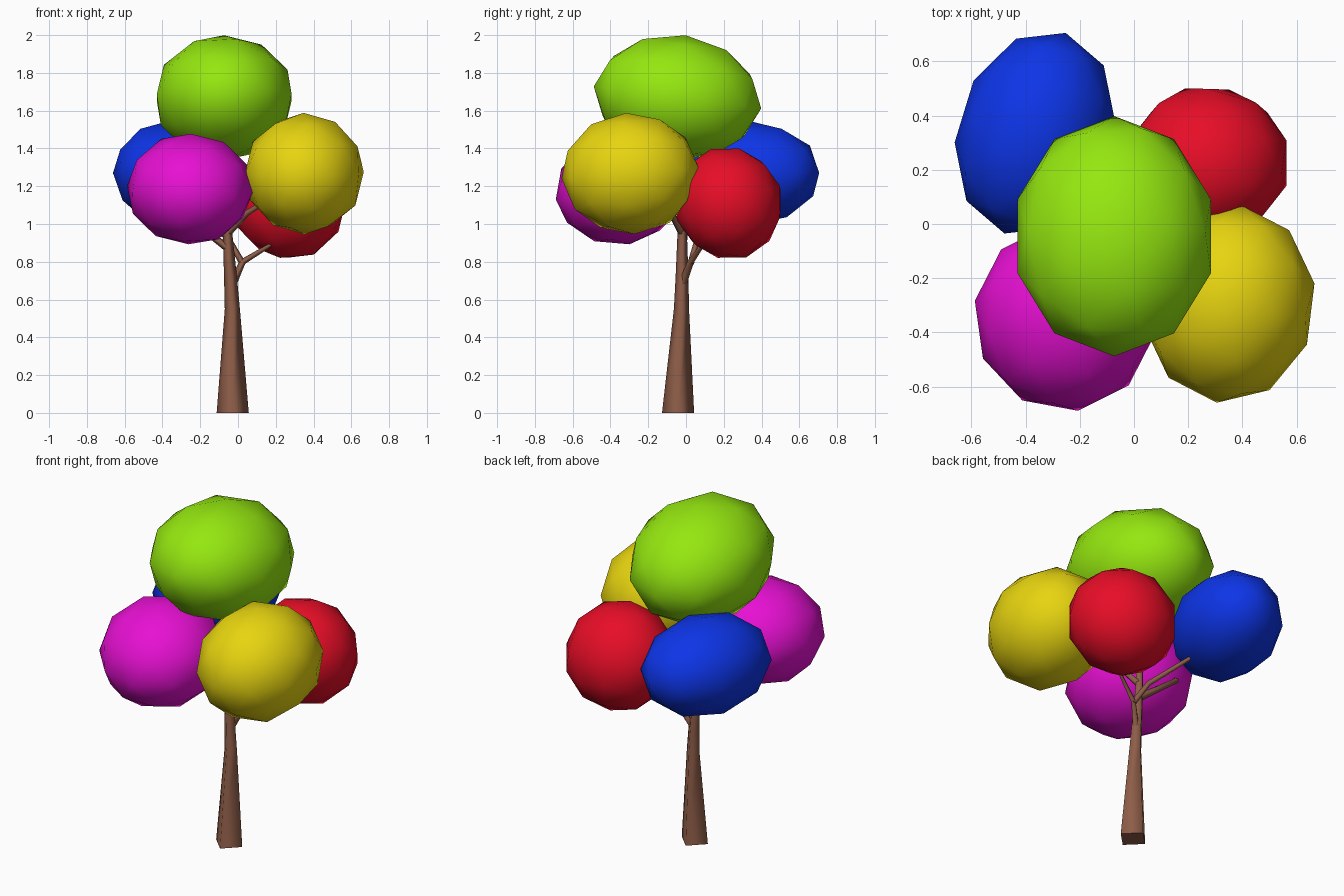
import bpy, bmesh
from math import radians, cos, sin, pi
from mathutils import Vector

if "Cube" in bpy.data.objects:
    bpy.data.objects.remove(bpy.data.objects["Cube"])


def material(name, color):
    m = bpy.data.materials.new(name)
    m.diffuse_color = (*color, 1)
    m.use_nodes = True
    m.node_tree.nodes["Principled BSDF"].inputs["Base Color"].default_value = m.diffuse_color
    return m


def crown(name, loc, radii, rot, color):
    # low-poly, smooth-shaded ellipsoid of foliage
    bpy.ops.mesh.primitive_ico_sphere_add(subdivisions=2, radius=1, location=loc,
                                          rotation=[radians(a) for a in rot])
    ob = bpy.context.object
    ob.name = name
    ob.scale = radii
    ob.data.polygons.foreach_set("use_smooth", [True] * len(ob.data.polygons))
    ob.data.materials.append(material(name, color))


def limb(name, points, mat):
    # tapered four-sided tube through points given as (x, y, z, radius)
    bm = bmesh.new()
    pos = [Vector(p[:3]) for p in points]
    rings = []
    for i, p in enumerate(points):
        t = pos[min(i + 1, len(pos) - 1)] - pos[max(i - 1, 0)]
        q = Vector((0, 0, 1)).rotation_difference(t)
        if p[2] == 0:
            q.identity()
        rings.append([bm.verts.new(pos[i] + q @ Vector((p[3] * cos(k * pi / 2),
                                                        p[3] * sin(k * pi / 2), 0)))
                      for k in range(4)])
    for a, b in zip(rings, rings[1:]):
        for k in range(4):
            n = (k + 1) % 4
            bm.faces.new((a[k], a[n], b[n], b[k])).smooth = True
    bm.faces.new(rings[0][::-1])
    bm.faces.new(rings[-1])
    me = bpy.data.meshes.new(name)
    bm.to_mesh(me)
    bm.free()
    me.materials.append(mat)
    bpy.context.collection.objects.link(bpy.data.objects.new(name, me))


# foliage
crown("top_foliage", (-0.073, -0.045, 1.67), (0.375, 0.447, 0.332), (-7.5, 0, 0), (0.3, 0.8, 0.005))
crown("back_left_foliage", (-0.365, 0.335, 1.27), (0.288, 0.387, 0.275), (0, 0, -17), (0.004, 0.035, 0.8))
crown("back_right_foliage", (0.272, 0.225, 1.11), (0.305, 0.288, 0.302), (18, 0, 0), (0.8, 0.004, 0.02))
crown("front_right_foliage", (0.35, -0.295, 1.267), (0.32, 0.368, 0.322), (4, 0, -7), (0.8, 0.66, 0.005))
crown("front_left_foliage", (-0.255, -0.345, 1.185), (0.337, 0.352, 0.296), (9, 0, 8), (0.8, 0.005, 0.65))

# trunk and branches
bark = material("bark", (0.27, 0.11, 0.065))
limb("trunk", [(-0.028, -0.042, 0, 0.085), (-0.03, -0.024, 0.55, 0.04),
               (-0.04, -0.021, 0.72, 0.034), (-0.055, -0.02, 0.95, 0.025),
               (-0.06, -0.03, 1.4, 0.018)], bark)
limb("back_right_branch", [(-0.03, -0.02, 0.68, 0.022), (0.025, 0.025, 0.8, 0.017),
                           (0.165, 0.085, 0.885, 0.011), (0.25, 0.16, 0.95, 0.008)], bark)
limb("back_left_branch", [(0.025, 0.025, 0.79, 0.017), (-0.05, 0.06, 0.92, 0.015),
                          (-0.3, 0.25, 1.15, 0.01)], bark)
limb("left_branch", [(-0.05, -0.02, 0.87, 0.022), (-0.13, -0.01, 0.93, 0.018),
                     (-0.3, 0.0, 1.06, 0.014), (-0.34, -0.08, 1.12, 0.01)], bark)
limb("front_right_branch", [(-0.055, -0.02, 0.95, 0.02), (0.05, -0.08, 1.06, 0.016),
                            (0.25, -0.22, 1.18, 0.01)], bark)
